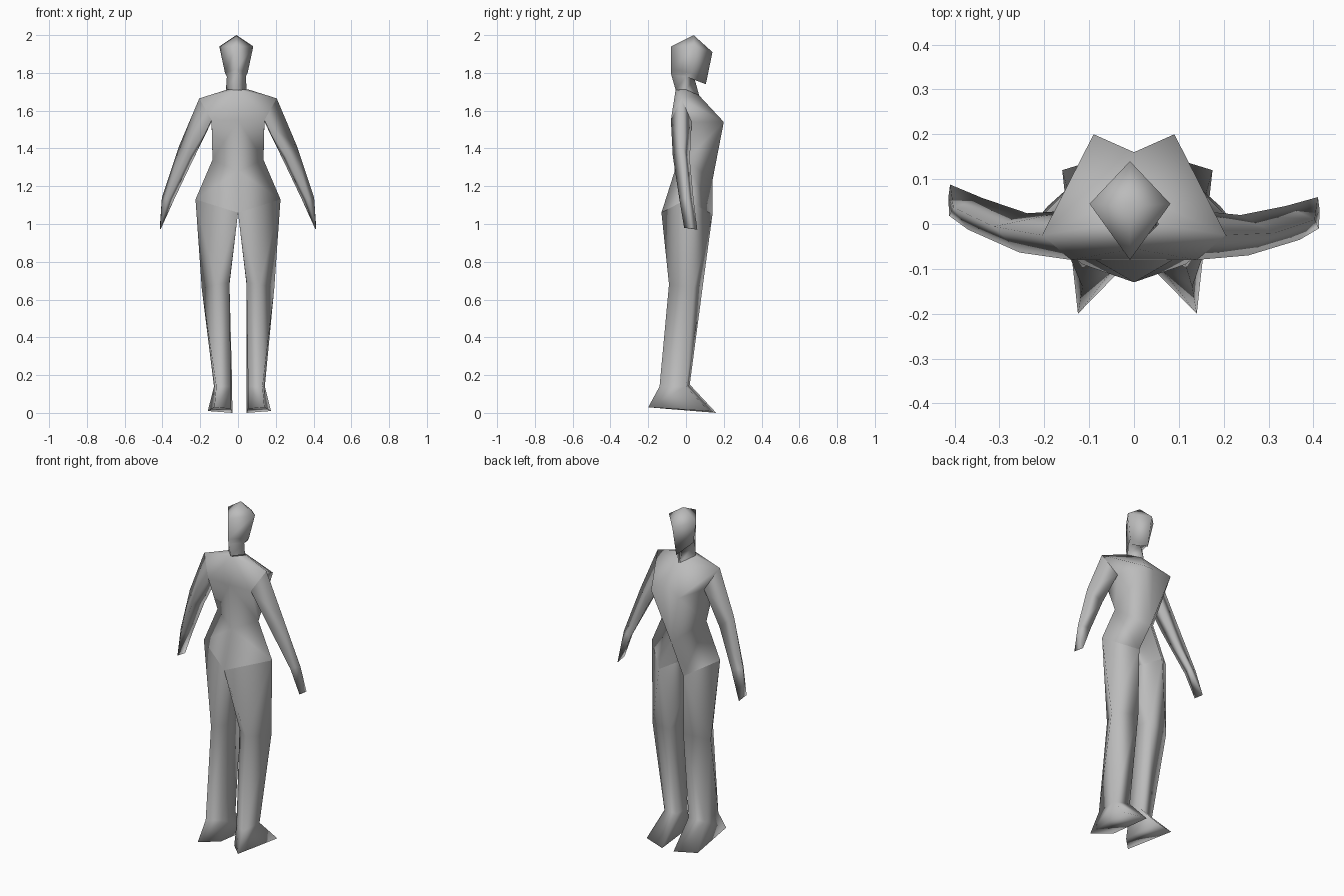
import bpy, bmesh
from mathutils import Vector

if "Cube" in bpy.data.objects:
    bpy.data.objects.remove(bpy.data.objects["Cube"])

grey = bpy.data.materials.new("plain_grey")
grey.diffuse_color = (0.5, 0.5, 0.5, 1)
grey.use_nodes = True
grey.node_tree.nodes["Principled BSDF"].inputs["Base Color"].default_value = grey.diffuse_color


def make(name, verts, faces):
    """Mesh object from points and faces, welded, smooth shaded."""
    bm = bmesh.new()
    vs = [bm.verts.new(v) for v in verts]
    for f in faces:
        bm.faces.new([vs[i] for i in f])
    bmesh.ops.remove_doubles(bm, verts=bm.verts, dist=0.0005)
    bmesh.ops.recalc_face_normals(bm, faces=bm.faces)
    for f in bm.faces:
        f.smooth = True
    me = bpy.data.meshes.new(name)
    bm.to_mesh(me)
    bm.free()
    me.materials.append(grey)
    ob = bpy.data.objects.new(name, me)
    bpy.context.collection.objects.link(ob)
    return ob


def tube(name, rings):
    """Loft through equal rings, splitting each quad along its fuller diagonal."""
    n = len(rings[0])
    verts = [Vector(p) for r in rings for p in r]
    faces = []
    for k in range(len(rings) - 1):
        mid = sum(verts[k * n:(k + 2) * n], Vector()) / (2 * n)
        for i in range(n):
            a, b = k * n + i, k * n + (i + 1) % n
            c, d = b + n, a + n
            out_ac = ((verts[a] + verts[c]) / 2 - mid).xy.length
            out_bd = ((verts[b] + verts[d]) / 2 - mid).xy.length
            faces += [(a, b, c), (a, c, d)] if out_ac > out_bd else [(a, b, d), (b, c, d)]
    faces.append(tuple((len(rings) - 1) * n + i for i in range(n)))
    return make(name, verts, faces)


# Torso: named points of the right half, then mirrored
P = {
    "neck_back": (0, -.055, 1.71), "neck_side": (.055, 0, 1.712), "neck_front": (0, .07, 1.68),
    "shoulder": (.205, -.025, 1.665), "pit_back": (.14, -.08, 1.55), "pit_front": (.14, .03, 1.54),
    "sternum": (0, .16, 1.57), "bust": (.09, .20, 1.54), "spine": (0, -.08, 1.55),
    "waist": (.135, 0, 1.34), "small": (0, -.06, 1.28), "belly": (0, .14, 1.23),
    "hip": (.225, 0, 1.13), "groin": (.08, .14, 1.05), "seat": (0, -.13, 1.06),
}
BACK = [
    ("neck_back", "neck_side", "shoulder"),
    ("neck_back", "shoulder", "pit_back"),
    ("neck_back", "pit_back", "spine"),
    ("spine", "pit_back", "waist"),
    ("spine", "waist", "small"),
    ("small", "waist", "hip"),
    ("small", "hip", "seat"),
]
FRONT = [
    ("neck_front", "shoulder", "neck_side"),
    ("neck_front", "sternum", "bust"),
    ("neck_front", "bust", "shoulder"),
    ("shoulder", "bust", "pit_front"),
    ("sternum", "belly", "bust"),
    ("bust", "belly", "waist"),
    ("bust", "waist", "pit_front"),
    ("pit_front", "waist", "pit_back"),
    ("waist", "belly", "groin"),
    ("waist", "groin", "hip"),
    ("belly", "seat", "groin"),
]
keys = list(P)
half = [tuple(keys.index(w) for w in tri) for tri in BACK + FRONT]
pts = list(P.values())
n = len(pts)
make("torso", pts + [(-x, y, z) for x, y, z in pts],
     half + [tuple(i + n for i in reversed(f)) for f in half])

# Head and neck: four-sided rings (back, side, front) closed by the crown point
head_rings = []
for back, side, front in [
    ((-.055, 1.71), (.055, 0, 1.712), (.07, 1.68)),
    ((-.078, 1.79), (.05, .0, 1.78), (.045, 1.77)),
    ((-.08, 1.82), (.06, .03, 1.80), (.105, 1.74)),
    ((-.08, 1.94), (.09, .045, 1.94), (.14, 1.91)),
]:
    x, y, z = side
    c = -.009
    head_rings.append([(c, *back), (c + x, y, z), (c, *front), (c - x, y, z)])
verts = [p for r in head_rings for p in r] + [(-.009, .04, 2.0)]
faces = [(4 * k + i, 4 * k + (i + 1) % 4, 4 * k + 4 + (i + 1) % 4, 4 * k + 4 + i)
         for k in range(3) for i in range(4)]
faces += [(12 + i, 12 + (i + 1) % 4, 16) for i in range(4)]
make("head", verts, faces)

# Legs: four-sided rings (outer back, outer front, inner front, inner back)
LEG = [
    [(.112, -.065, 1.095), P["hip"], P["groin"], P["seat"]],
    [(.115, -.09, .68), (.192, .04, .66), (.045, .09, .68), (.045, -.05, .69)],
    [(.13, -.14, .14), (.142, .0, .14), (.046, .02, .15), (.053, -.09, .14)],
    [(.14, -.20, .03), (.175, .12, .01), (.045, .16, 0), (.052, -.11, .022)],
]
# Arms: three-sided rings (outer, back, front) from shoulder to fingertips
ARM = [
    [P["shoulder"], P["pit_back"], P["pit_front"]],
    [(.313, -.02, 1.41), (.255, -.07, 1.36), (.238, .02, 1.34)],
    [(.403, .01, 1.14), (.37, -.035, 1.13), (.338, .04, 1.13)],
    [(.414, .03, .98), (.412, -.01, .98), (.41, .06, .97)],
]
tube("right_leg", LEG)
tube("right_arm", ARM)
# Left limbs are mirrored, with a slightly different stance
tube("left_leg", [[(-x + (.015 if z < .5 else 0), y, z) for x, y, z in r] for r in LEG])
tube("left_arm", [[(-x, y + max(0, x - .21) * .14, z) for x, y, z in r] for r in ARM])
